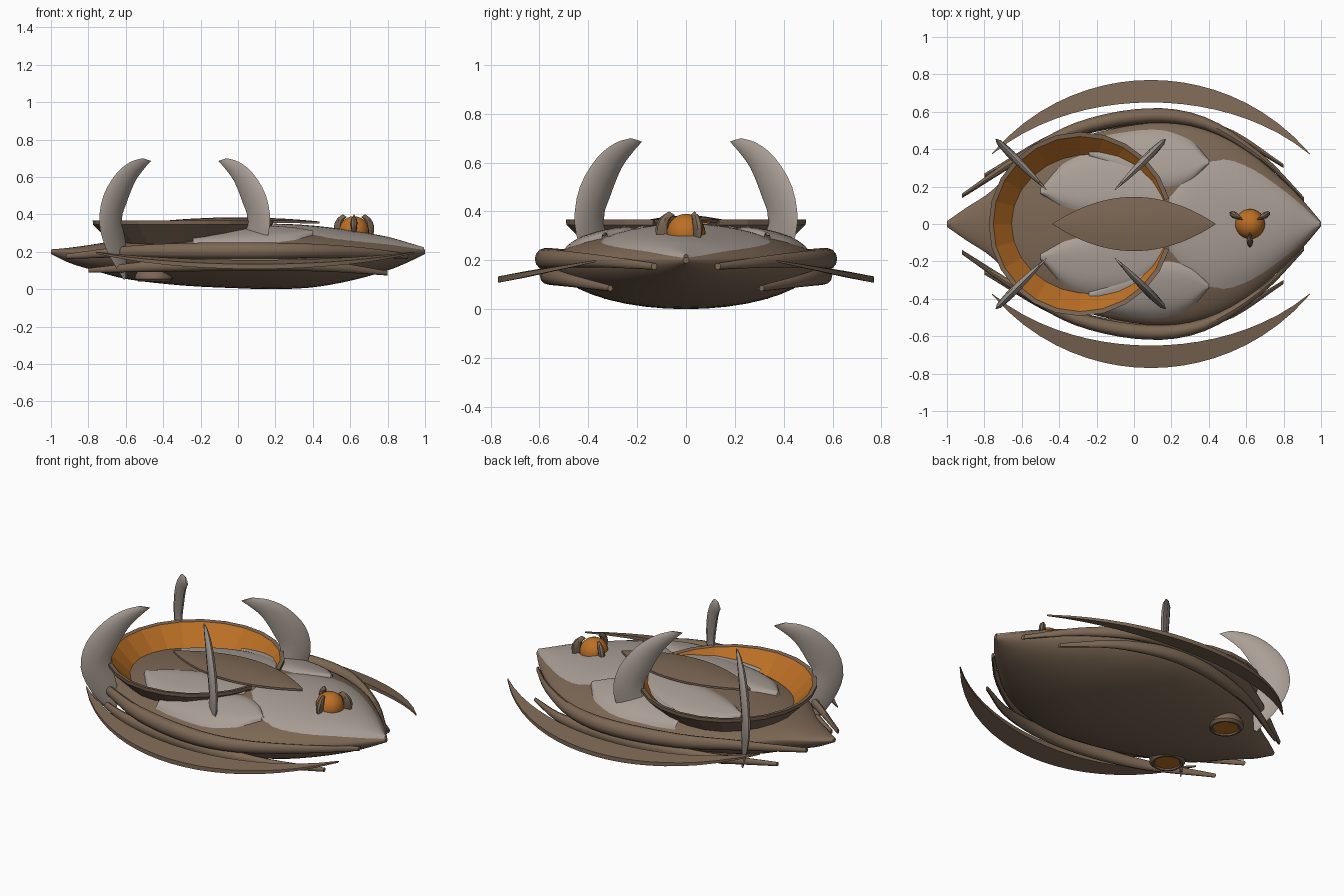
import bpy, bmesh, math
from mathutils import Vector

if "Cube" in bpy.data.objects:
    bpy.data.objects.remove(bpy.data.objects["Cube"])


def material(name, rgb):
    m = bpy.data.materials.new(name)
    m.diffuse_color = (*rgb, 1)
    m.use_nodes = True
    m.node_tree.nodes["Principled BSDF"].inputs["Base Color"].default_value = m.diffuse_color
    return m


BROWN = material("brown shell", (0.20, 0.135, 0.088))
PALE = material("pale taupe plate", (0.40, 0.345, 0.305))
ORANGE = material("burnt orange", (0.50, 0.16, 0.018))


def finish(name, bm, mats, smooth=True, up=False):
    bmesh.ops.recalc_face_normals(bm, faces=bm.faces)
    if up:
        bm.normal_update()
        if sum(f.normal.z for f in bm.faces) < 0:
            bmesh.ops.reverse_faces(bm, faces=bm.faces)
    me = bpy.data.meshes.new(name)
    bm.to_mesh(me)
    bm.free()
    for m in mats:
        me.materials.append(m)
    ob = bpy.data.objects.new(name, me)
    bpy.context.collection.objects.link(ob)
    if smooth:
        bpy.ops.object.select_all(action='DESELECT')
        ob.select_set(True)
        bpy.context.view_layer.objects.active = ob
        bpy.ops.object.shade_smooth_by_angle(angle=math.radians(35))
    return ob


def loft(name, rings, mat):
    """Skin closed rings of points and cap both ends."""
    bm = bmesh.new()
    vs = [[bm.verts.new(p) for p in r] for r in rings]
    n = len(vs[0])
    for a, b in zip(vs, vs[1:]):
        for i in range(n):
            j = (i + 1) % n
            bm.faces.new((a[i], a[j], b[j], b[i]))
    bm.faces.new(vs[0])
    bm.faces.new(vs[-1])
    return finish(name, bm, [mat])


def table(pts, x):
    """Smooth lookup in rows (x, value...) with cubic Hermite tangents."""
    k = 0
    while k < len(pts) - 2 and x > pts[k + 1][0]:
        k += 1
    a, b = pts[k], pts[k + 1]
    p, q = pts[max(k - 1, 0)], pts[min(k + 2, len(pts) - 1)]
    h = b[0] - a[0]
    t = min(max((x - a[0]) / h, 0), 1)
    out = []
    for c in range(1, len(a)):
        m0 = (b[c] - p[c]) / (b[0] - p[0]) * h
        m1 = (q[c] - a[c]) / (q[0] - a[0]) * h
        out.append((2*t**3 - 3*t*t + 1) * a[c] + (t**3 - 2*t*t + t) * m0
                   + (3*t*t - 2*t**3) * b[c] + (t**3 - t*t) * m1)
    return out


# hull rows: x, half width, height above the waist, depth below it
HULL = [(-1, .015, .012, .012), (-.9, .085, .022, .06), (-.77, .17, .04, .10),
        (-.6, .33, .07, .145), (-.3, .46, .11, .18), (0, .53, .135, .195),
        (.2, .54, .14, .20), (.4, .50, .13, .19), (.6, .40, .105, .155),
        (.8, .23, .07, .10), (.9, .13, .042, .06), (1, .012, .012, .012)]
WAIST = 0.2


def hull_z(x, y):
    w, h, d = table(HULL, x)
    return WAIST + h * max(0, 1 - (y / w) ** 2) ** 0.6


# hull
rings = []
for i in range(49):
    x = -math.cos(math.pi * i / 48)
    w, h, d = table(HULL, x)
    ring = []
    for k in range(40):
        a = 2 * math.pi * k / 40
        s = math.sin(a)
        z = h * s ** 1.2 if s > 0 else d * s
        ring.append((x, w * math.cos(a), WAIST + z))
    rings.append(ring)
loft("hull", rings, BROWN)


def plate(name, rows, side, bulge=0.022):
    """Pale domed panel following the hull top; rows are x, y low, y high."""
    bm = bmesh.new()
    n, m = 28, 16
    grid = []
    for i in range(n + 1):
        x = rows[0][0] + (rows[-1][0] - rows[0][0]) * i / n
        lo, hi = table(rows, x)
        line = []
        for j in range(m + 1):
            e = 2 * j / m - 1
            y = lo + (hi - lo) * j / m
            z = hull_z(x, y) - .002 + bulge * (1 - e ** 4)
            line.append(bm.verts.new((x, side * y, z)))
        grid.append(line)
    for i in range(n):
        for j in range(m):
            bm.faces.new((grid[i][j], grid[i+1][j], grid[i+1][j+1], grid[i][j+1]))
    finish(name, bm, [PALE], up=True)


plate("nose_plate", [(.19, -.15, .15), (.3, -.27, .27), (.4, -.345, .345),
                     (.5, -.36, .36), (.65, -.30, .30), (.8, -.19, .19),
                     (.92, -.085, .085), (.995, -.01, .01)], 1, 0.012)


def strip_rail(name, rows, x0, x1, hy, hz, side):
    """Curved side rail with an oval section; rows are x, y, z."""
    rings = []
    for i in range(25):
        t = i / 24
        x = x0 + (x1 - x0) * t
        y, z = table(rows, x)
        f = .3 + .7 * math.sin(math.pi * t)
        rings.append([(x, side * (y + hy * f * math.cos(k * math.pi / 6)),
                       z + hz * f * math.sin(k * math.pi / 6)) for k in range(12)])
    loft(name, rings, BROWN)


def blade(name, pairs, centre, angle, thick, mat, steps=18):
    """Curved blade in a radial plane; pairs are outer r, z, inner r, z."""
    rows = [(i, *p) for i, p in enumerate(pairs)]
    d = Vector((math.cos(angle), math.sin(angle), 0))
    s = Vector((-d.y, d.x, 0))
    rings = []
    for i in range(steps + 1):
        t = i / steps
        ro, zo, ri, zi = table(rows, t * (len(rows) - 1))
        o = Vector(centre) + d * ro + Vector((0, 0, zo))
        n = Vector(centre) + d * ri + Vector((0, 0, zi))
        mid, half = (o + n) / 2, (o - n) / 2
        w = thick * (.2 + .8 * math.sin(math.pi * t))
        rings.append([mid + half * math.cos(k * math.pi / 4)
                      + s * w * math.sin(k * math.pi / 4) for k in range(8)])
    loft(name, rings, mat)


HORN = [(.46, .05, .445, .06), (.585, .2, .44, .22), (.645, .35, .475, .37),
        (.615, .5, .44, .46), (.515, .62, .375, .575), (.41, .68, .305, .645),
        (.32, .70, .255, .685)]
RING_X = -0.285

for side, tag in ((1, "back"), (-1, "front")):
    plate("inner_plate_" + tag, [(-.5, .16, .19), (-.37, .09, .33), (-.18, .05, .385),
                                 (.03, .05, .33), (.17, .08, .18)], side)
    plate("outer_plate_" + tag, [(-.24, .36, .45), (-.1, .30, .485), (.13, .20, .505),
                                 (.3, .23, .45), (.4, .32, .345)], side)
    strip_rail("upper_rail_" + tag,
               [(-.92, .15, .175), (-.6, .36, .2), (-.3, .51, .205), (.1, .58, .205),
                (.4, .53, .205), (.7, .34, .195), (.91, .13, .175)],
               -.92, .91, .04, .045, side)
    strip_rail("lower_rail_" + tag,
               [(-.8, .26, .10), (-.4, .47, .125), (.1, .565, .14),
                (.5, .49, .12), (.8, .31, .085)],
               -.8, .8, .035, .04, side)

    # outrigger crescent, tilted down outwards
    rings = []
    for i in range(21):
        t = -1 + 2 * i / 20
        x = .09 + .85 * t
        arc = (math.sqrt(1.12 ** 2 - (.85 * t) ** 2) - .73) / .39
        yo, yi = .378 + .392 * arc, .372 + .278 * arc
        zz = lambda y: .172 - (y - .5) * .19
        w = .004 + .009 * arc
        rings.append([(x, side * yo, zz(yo) - w), (x, side * yo, zz(yo) + w),
                      (x, side * yi, zz(yi) + w), (x, side * yi, zz(yi) - w)])
    loft("outrigger_" + tag, rings, BROWN)

    # horn blades around the crater
    for deg, end in ((45, "right"), (135, "left")):
        blade("horn_%s_%s" % (tag, end), HORN, (RING_X, 0, 0),
              side * math.radians(deg), .022, PALE)

    # thruster pad with orange underside
    bm = bmesh.new()
    prof = [(.085, .10), (.10, .075), (.10, .055), (.085, .042), (.075, .042), (.07, .05)]
    vs = [[bm.verts.new((-.45 + r * math.cos(k * math.pi / 12),
                         side * .25 + r * math.sin(k * math.pi / 12), z))
           for k in range(24)] for r, z in prof]
    for a, b in zip(vs, vs[1:]):
        for k in range(24):
            j = (k + 1) % 24
            bm.faces.new((a[k], a[j], b[j], b[k]))
    bm.faces.new(vs[0])
    bm.faces.new(vs[-1]).material_index = 1
    finish("thruster_pad_" + tag, bm, [BROWN, ORANGE])

# crater wall: open flared ring, orange inside
bm = bmesh.new()
gap = math.radians(16)
section = [(.345, .235), (.468, .362), (.492, .366), (.49, .345), (.37, .225)]
cols = []
for i in range(23):
    a = gap + (2 * math.pi - 2 * gap) * i / 22
    cols.append([bm.verts.new((RING_X + r * math.cos(a), r * math.sin(a), z))
                 for r, z in section])
for a, b in zip(cols, cols[1:]):
    for k in range(5):
        j = (k + 1) % 5
        f = bm.faces.new((a[k], a[j], b[j], b[k]))
        f.material_index = 1 if k == 0 else 0
bm.faces.new(cols[0])
bm.faces.new(cols[-1])
finish("crater_wall", bm, [BROWN, ORANGE], smooth=False)

# spine leaf over the crater
rings = []
for i in range(25):
    t = -1 + 2 * i / 24
    f = 1 - t * t
    w, z = .002 + .143 * f, .358 + .006 * f
    rings.append([(.435 * t, -w, z - .008), (.435 * t, w, z - .008), (.435 * t, w, z + .004),
                  (.435 * t, w * .5, z + .004 + .012 * f), (.435 * t, 0, z + .004 + .016 * f),
                  (.435 * t, -w * .5, z + .004 + .012 * f), (.435 * t, -w, z + .004)])
loft("spine_leaf", rings, BROWN)


def ball(name, r, loc, mat):
    bm = bmesh.new()
    bmesh.ops.create_uvsphere(bm, u_segments=24, v_segments=14, radius=r)
    bmesh.ops.translate(bm, verts=bm.verts, vec=loc)
    finish(name, bm, [mat])


# nose orb held by three claws, and the end knobs
ball("nose_orb", .08, (.62, 0, .31), ORANGE)
for i in range(3):
    blade("orb_claw_%d" % (i + 1), [(.115, .27, .06, .27), (.125, .33, .07, .33),
                                    (.105, .375, .065, .365), (.07, .40, .045, .385)],
          (.62, 0, 0), math.radians(30 + 120 * i), .018, BROWN, 10)
for x, tag in ((-.984, "tail"), (.984, "nose")):
    ball(tag + "_knob", .016, (x, 0, WAIST), BROWN)
